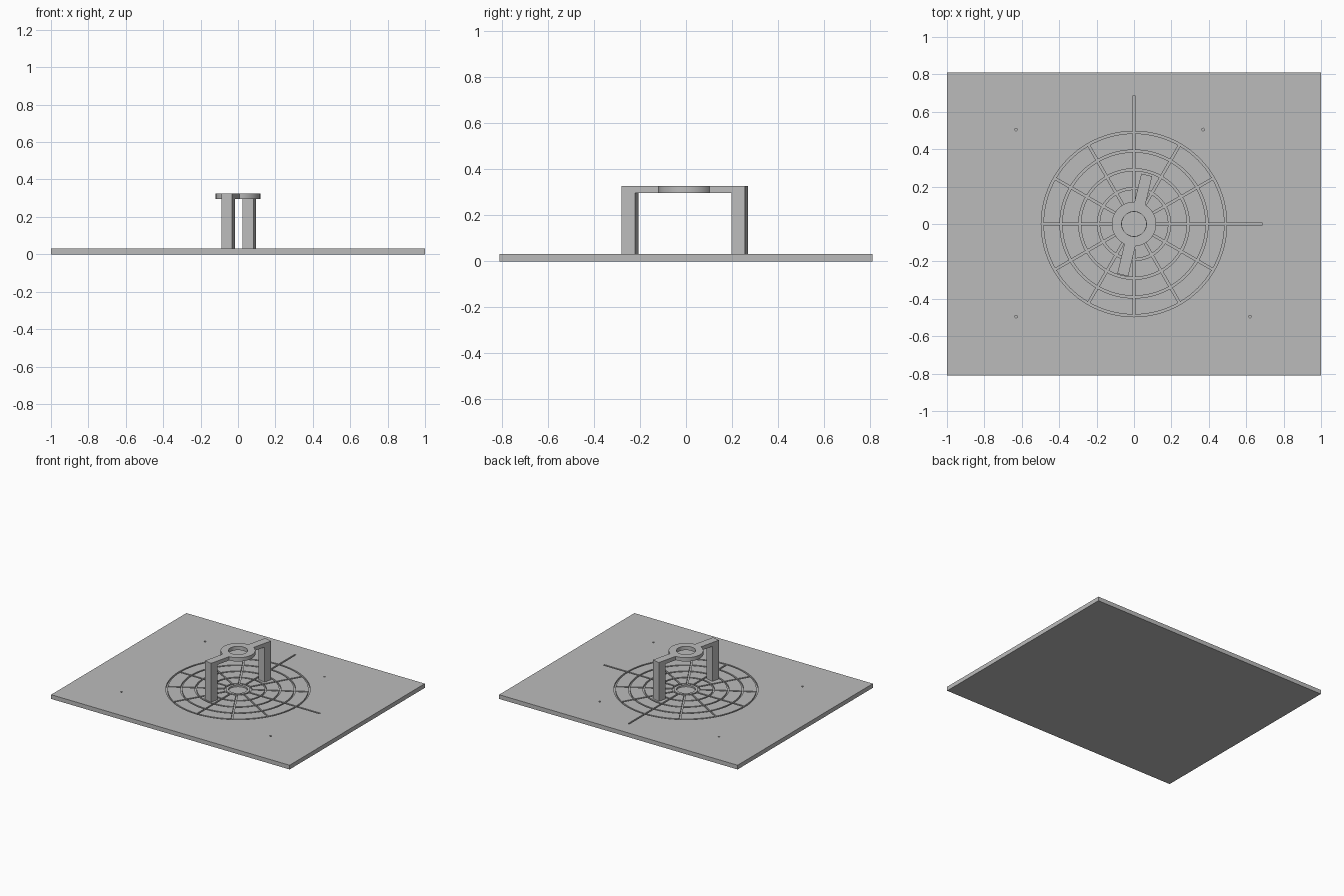
import bpy, bmesh
from math import radians, sin, cos
from mathutils import Matrix, Vector

cube = bpy.data.objects.get("Cube")
if cube:
    bpy.data.objects.remove(cube, do_unlink=True)

PLATE_TOP = 0.032
GROOVE_FLOOR = 0.02
ABOVE = 0.05
GROOVE = 0.012

grey = bpy.data.materials.new("plain grey")
grey.use_nodes = True
colour = (0.5, 0.5, 0.5, 1)
grey.diffuse_color = colour
grey.node_tree.nodes["Principled BSDF"].inputs["Base Color"].default_value = colour


def make(name, bm):
    bmesh.ops.recalc_face_normals(bm, faces=bm.faces)
    mesh = bpy.data.meshes.new(name)
    bm.to_mesh(mesh)
    bm.free()
    mesh.materials.append(grey)
    obj = bpy.data.objects.new(name, mesh)
    bpy.context.collection.objects.link(obj)
    return obj


def box(name, size, centre, turn=0):
    bm = bmesh.new()
    place = Matrix.Rotation(turn, 4, 'Z') @ Matrix.Translation(centre)
    bmesh.ops.create_cube(bm, size=1, matrix=place @ Matrix.Diagonal((*size, 1)))
    return make(name, bm)


def disc(name, radius, z0, z1, x=0, y=0, segments=96):
    bm = bmesh.new()
    bmesh.ops.create_cone(bm, cap_ends=True, segments=segments, radius1=radius, radius2=radius,
                          depth=z1 - z0, matrix=Matrix.Translation((x, y, (z0 + z1) / 2)))
    return make(name, bm)


def ring(name, inner, outer, z0, z1, segments=96):
    # Closed rectangular section swept around the vertical axis
    bm = bmesh.new()
    section = [(inner, z0), (outer, z0), (outer, z1), (inner, z1)]
    loops = []
    for i in range(segments):
        a = radians(360 * i / segments)
        loops.append([bm.verts.new((r * cos(a), r * sin(a), z)) for r, z in section])
    for i in range(segments):
        p, q = loops[i], loops[(i + 1) % segments]
        for k in range(4):
            m = (k + 1) % 4
            bm.faces.new((p[k], q[k], q[m], p[m]))
    return make(name, bm)


def boolean(target, tool, operation):
    mod = target.modifiers.new("cut", 'BOOLEAN')
    mod.operation = operation
    mod.solver = 'EXACT'
    mod.object = tool
    bpy.context.view_layer.objects.active = target
    bpy.ops.object.modifier_apply(modifier=mod.name)
    bpy.data.objects.remove(tool, do_unlink=True)


# Base plate with engraved polar grid
plate = box("base_plate", (2, 1.62, PLATE_TOP), (0, 0, PLATE_TOP / 2))
for i in range(5):
    r = 0.09 + 0.1 * i
    boolean(plate, ring("groove_cutter", r - GROOVE / 2, r + GROOVE / 2, GROOVE_FLOOR, ABOVE), 'DIFFERENCE')

# Radial grooves, with the two axis lines running past the outer ring
for i in range(12):
    end = 0.688 if i in (0, 3) else 0.49
    size = (end - 0.09, GROOVE, ABOVE - GROOVE_FLOOR)
    centre = ((end + 0.09) / 2, 0, (ABOVE + GROOVE_FLOOR) / 2)
    boolean(plate, box("spoke_cutter", size, centre, radians(30 * i)), 'DIFFERENCE')

# Centre recess and small quadrant dimples
boolean(plate, disc("recess_cutter", 0.065, GROOVE_FLOOR, ABOVE), 'DIFFERENCE')
for x, y in ((-0.63, 0.505), (0.37, 0.505), (-0.63, -0.495), (0.62, -0.495)):
    boolean(plate, disc("dimple_cutter", 0.007, GROOVE_FLOOR, ABOVE, x, y, 16), 'DIFFERENCE')

# Arched bridge: two square legs joined by a flat bar
HALF, LEG, TOP, UNDER = 0.275, 0.06, 0.326, 0.297
inside = HALF - LEG
profile = [(-HALF, PLATE_TOP), (-HALF, TOP), (HALF, TOP), (HALF, PLATE_TOP),
           (inside, PLATE_TOP), (inside, UNDER), (-inside, UNDER), (-inside, PLATE_TOP)]
bm = bmesh.new()
face = bm.faces.new([bm.verts.new((-LEG / 2, y, z)) for y, z in profile])
swept = bmesh.ops.extrude_face_region(bm, geom=[face])
bmesh.ops.translate(bm, vec=Vector((LEG, 0, 0)),
                    verts=[v for v in swept["geom"] if isinstance(v, bmesh.types.BMVert)])
place = Matrix.Translation((0.004, -0.005, 0)) @ Matrix.Rotation(radians(-13.5), 4, 'Z')
bmesh.ops.transform(bm, matrix=place, verts=bm.verts)
bridge = make("bridge", bm)

# Round guide ring in the middle of the bridge
boolean(bridge, disc("guide_disc", 0.119, UNDER, TOP), 'UNION')
boolean(bridge, disc("guide_hole", 0.066, UNDER - 0.02, TOP + 0.02), 'DIFFERENCE')

bpy.ops.object.select_all(action='DESELECT')
bridge.select_set(True)
bpy.context.view_layer.objects.active = bridge
bpy.ops.object.shade_smooth_by_angle(angle=radians(30))
